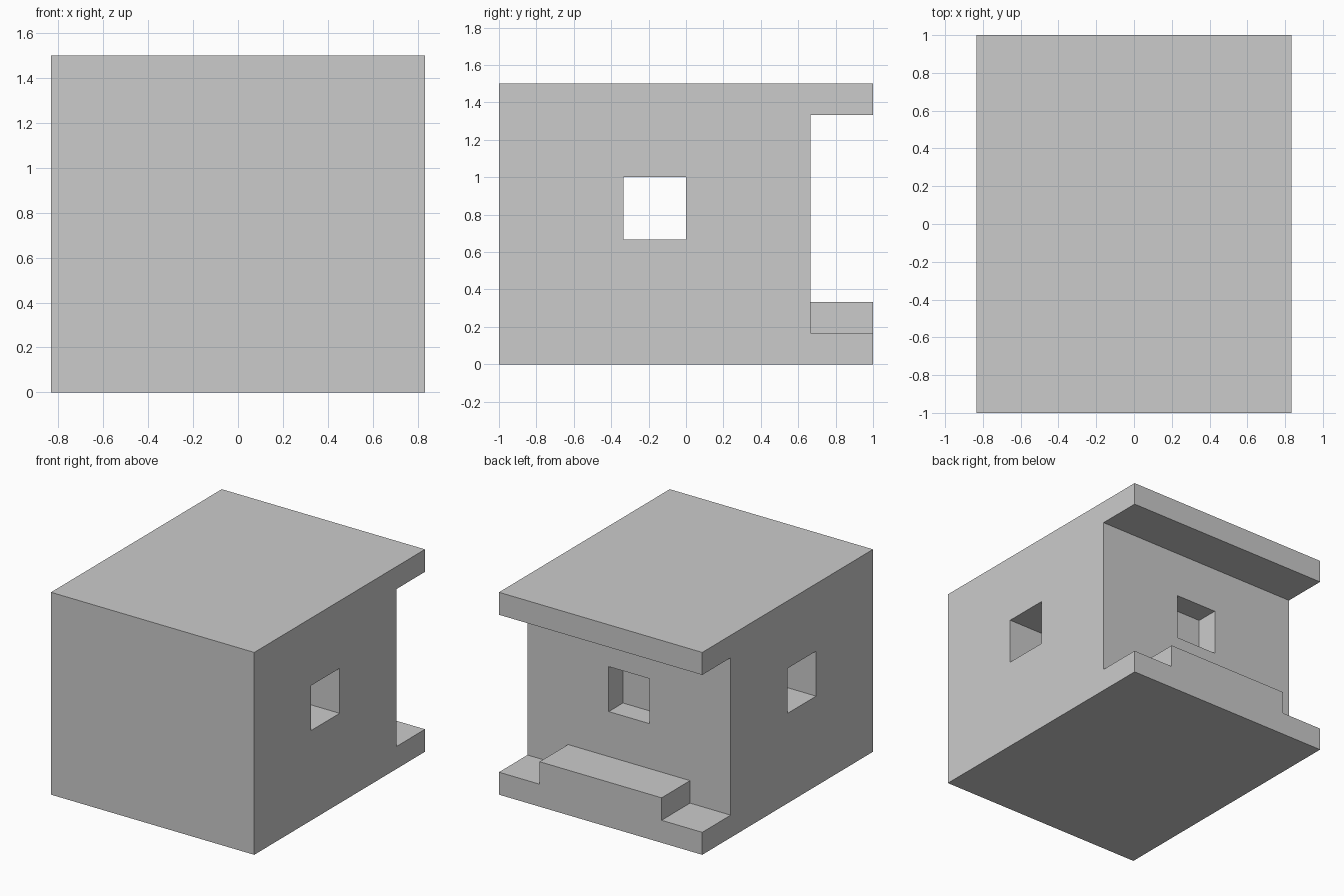
import bpy, bmesh

if "Cube" in bpy.data.objects:
    bpy.data.objects.remove(bpy.data.objects["Cube"])

U = 1 / 6  # module of the block design


def prism(name, profile, half_width):
    """Extrude a (y, z) profile symmetrically along x."""
    bm = bmesh.new()
    face = bm.faces.new([bm.verts.new((-half_width, y, z)) for y, z in profile])
    new = bmesh.ops.extrude_face_region(bm, geom=[face])["geom"]
    verts = [v for v in new if isinstance(v, bmesh.types.BMVert)]
    bmesh.ops.translate(bm, verts=verts, vec=(2 * half_width, 0, 0))
    bmesh.ops.recalc_face_normals(bm, faces=bm.faces)
    mesh = bpy.data.meshes.new(name)
    bm.to_mesh(mesh)
    bm.free()
    obj = bpy.data.objects.new(name, mesh)
    bpy.context.collection.objects.link(obj)
    return obj


def box(name, half_width, y0, y1, z0, z1):
    return prism(name, [(y0, z0), (y1, z0), (y1, z1), (y0, z1)], half_width)


def combine(target, helper, operation):
    mod = target.modifiers.new(helper.name, 'BOOLEAN')
    mod.operation = operation
    mod.solver = 'EXACT'
    mod.object = helper
    helper.hide_render = True
    helper.hide_set(True)


# House body with the floor slab and roof overhanging at the back
house = prism("house", [(-1, 0), (1, 0), (1, U), (4 * U, U),
                        (4 * U, 8 * U), (1, 8 * U), (1, 9 * U), (-1, 9 * U)], 5 * U)

# Raised step on the back porch, sunk into the slab and the wall
combine(house, box("porch_step", 3 * U, 3.5 * U, 1, U / 2, 2 * U), 'UNION')

# Side window opening running straight through
combine(house, box("side_window_cutter", 6 * U, -2 * U, 0, 4 * U, 6 * U), 'DIFFERENCE')

# Shallow window recess in the back wall
combine(house, box("back_window_cutter", U, 3 * U, 5 * U, 4 * U, 6 * U), 'DIFFERENCE')
